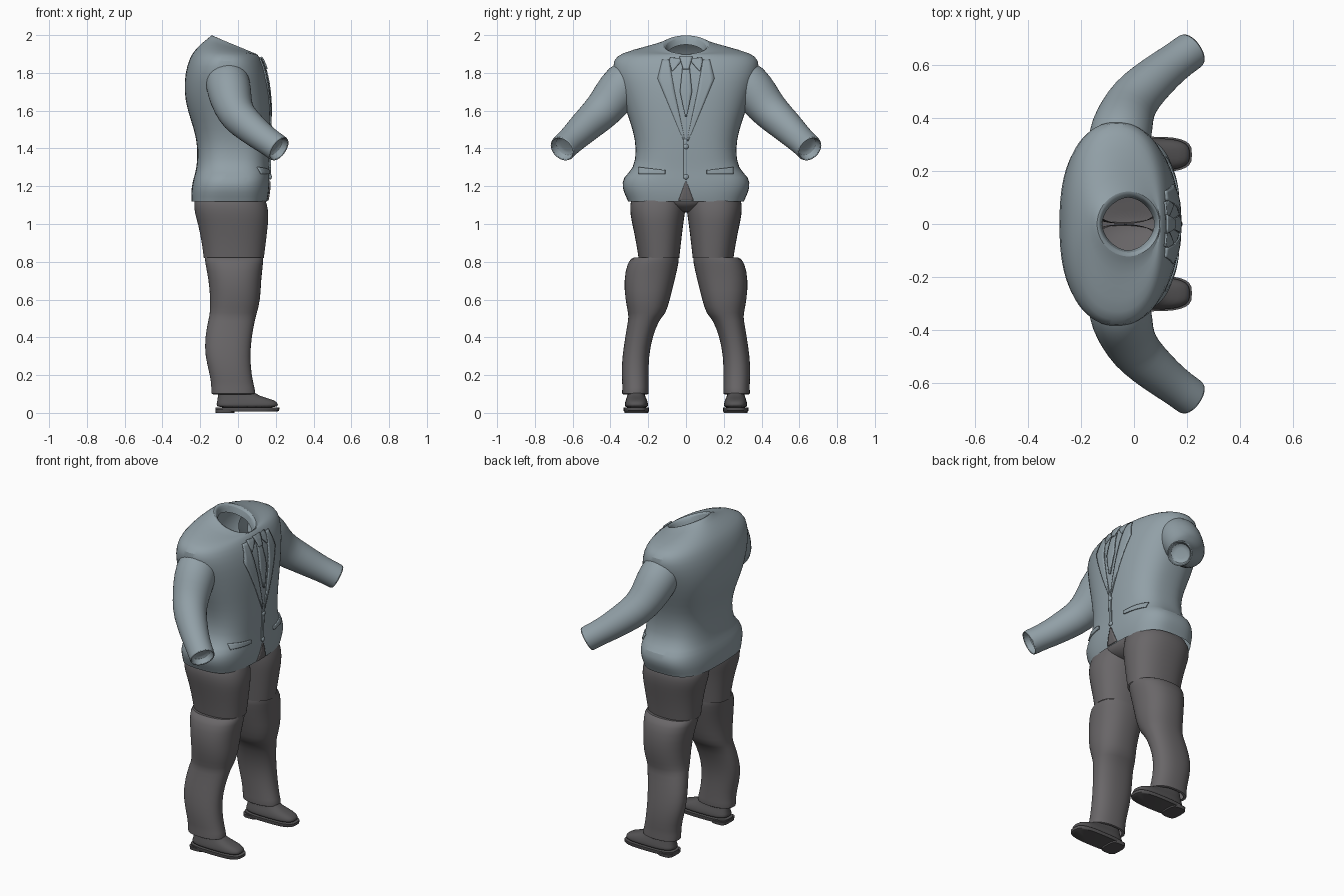
import bpy, bmesh, math
from mathutils import Vector
from mathutils.bvhtree import BVHTree

cube = bpy.data.objects.get("Cube")
if cube:
    bpy.data.objects.remove(cube)


def material(name, rgb):
    m = bpy.data.materials.new(name)
    m.use_nodes = True
    m.diffuse_color = (*rgb, 1)
    m.node_tree.nodes["Principled BSDF"].inputs["Base Color"].default_value = (*rgb, 1)
    return m


JACKET = material("blue grey cloth", (0.285, 0.35, 0.385))
TROUSERS = material("charcoal cloth", (0.142, 0.134, 0.139))
SHOE = material("dark leather", (0.09, 0.087, 0.09))
SIDES = (("left", 1), ("right", -1))


def finish(name, bm, mat, subdiv=0, thick=0, angle=50):
    bmesh.ops.recalc_face_normals(bm, faces=bm.faces)
    me = bpy.data.meshes.new(name)
    bm.to_mesh(me)
    bm.free()
    ob = bpy.data.objects.new(name, me)
    bpy.context.collection.objects.link(ob)
    me.materials.append(mat)
    if thick:
        mod = ob.modifiers.new("thickness", 'SOLIDIFY')
        mod.thickness, mod.offset = thick, 0
    if subdiv:
        ob.modifiers.new("smooth", 'SUBSURF').levels = subdiv
        ob.modifiers["smooth"].render_levels = subdiv
    bpy.ops.object.select_all(action='DESELECT')
    ob.select_set(True)
    bpy.context.view_layer.objects.active = ob
    bpy.ops.object.shade_smooth_by_angle(angle=math.radians(angle))
    return ob


def skin(bm, loops, cap_start=False, cap_end=False):
    rows = [[bm.verts.new(p) for p in loop] for loop in loops]
    n = len(rows[0])
    for a, b in zip(rows, rows[1:]):
        for i in range(n):
            bm.faces.new((a[i], a[(i + 1) % n], b[(i + 1) % n], b[i]))
    if cap_start:
        bm.faces.new(rows[0])
    if cap_end:
        bm.faces.new(rows[-1])


def loft(name, rings, mat, side=1, power=(2.3, 2.3), n=28, subdiv=1, caps=(False, False)):
    """Each ring is height, back, front, inner y, outer y and an optional forward drop.
    Power sets how square the first and last rings are."""
    loops = []
    for k, (z, xb, xf, yi, yo, *drop) in enumerate(rings):
        p = power[0] + (power[1] - power[0]) * k / (len(rings) - 1)
        loop = []
        for i in range(n):
            a = math.tau * i / n
            c, s = math.cos(a), math.sin(a)
            u = math.copysign(abs(c) ** (2 / p), c)
            v = math.copysign(abs(s) ** (2 / p), s)
            loop.append(((xb + xf) / 2 + u * (xf - xb) / 2,
                         side * ((yi + yo) / 2 + v * (yo - yi) / 2),
                         z - (drop[0] / 2 * u if drop else 0)))
        loops.append(loop)
    bm = bmesh.new()
    skin(bm, loops, *caps)
    return finish(name, bm, mat, subdiv)


def tube(name, path, mat, side, n=20):
    """Sweep circles along points given as x, y, z, radius."""
    pts = [Vector((x, side * y, z)) for x, y, z, r in path]
    loops = []
    for i, (p, row) in enumerate(zip(pts, path)):
        t = (pts[min(i + 1, len(pts) - 1)] - pts[max(i - 1, 0)]).normalized()
        e = t.cross(Vector((0, 0, 1))).normalized()
        f = e.cross(t)
        loops.append([p + row[3] * (e * math.cos(math.tau * k / n) + f * math.sin(math.tau * k / n))
                      for k in range(n)])
    # turned-in cuff that closes a little way up the sleeve
    end, axis = pts[-1], (pts[-1] - pts[-2]).normalized()
    for scale, back in ((0.86, 0), (0.8, 0.04), (0.4, 0.045)):
        loops.append([end + (v - end) * scale - axis * back for v in loops[len(pts) - 1]])
    bm = bmesh.new()
    skin(bm, loops, cap_end=True)
    return finish(name, bm, mat, 1)


# Jacket body, open at the neck and the hem
body = [(1.12, -.246, .155, .308), (1.14, -.247, .16, .316), (1.19, -.248, .168, .34),
        (1.25, -.234, .168, .336), (1.29, -.22, .166, .275), (1.4, -.212, .172, .262),
        (1.5, -.232, .173, .282), (1.6, -.268, .173, .318), (1.7, -.287, .168, .352),
        (1.8, -.28, .152, .388), (1.87, -.26, .125, .388), (1.905, -.235, .105, .345, .02),
        (1.93, -.19, .098, .23, .06), (1.94, -.155, .098, .145, .09),
        (1.953, -.14, .1, .122, .1), (1.943, -.125, .087, .106, .1), (1.9, -.12, .077, .1, .1)]
jacket = loft("jacket_body", [(z, b, f, -w, w, *d) for z, b, f, w, *d in body], JACKET,
              power=(3.1, 1.8), n=36)
deps = bpy.context.evaluated_depsgraph_get()
surface = BVHTree.FromObject(jacket, deps)


def front(y, z, lift):
    hit = surface.ray_cast(Vector((1, y, z)), Vector((-1, 0, 0)))[0]
    return Vector((hit.x + lift, y, z))


def along(line, t):
    k = min(int(t * (len(line) - 1)), len(line) - 2)
    f = t * (len(line) - 1) - k
    return [p + (q - p) * f for p, q in zip(line[k], line[k + 1])]


def strip(name, a, b, mat=JACKET, side=1, lift=.004, steps=16, across=4):
    """Thin plate between two y-z lines, laid on the front of the jacket."""
    bm = bmesh.new()
    rows = []
    for i in range(steps + 1):
        p, q = along(a, i / steps), along(b, i / steps)
        rows.append([bm.verts.new(front(side * (p[0] + (q[0] - p[0]) * j / across),
                                        p[1] + (q[1] - p[1]) * j / across, lift))
                     for j in range(across + 1)])
    for r, s in zip(rows, rows[1:]):
        for j in range(across):
            bm.faces.new((r[j], r[j + 1], s[j + 1], s[j]))
    return finish(name, bm, mat, thick=.008)


# Lapels, shirt collar, pocket flaps and the cut-away below the last button
for label, s in SIDES:
    strip(label + "_lapel", [(.09, 1.87), (.06, 1.7), (.005, 1.44)],
          [(.125, 1.87), (.15, 1.77), (.012, 1.44)], side=s, lift=.003)
    strip(label + "_shirt_collar", [(.015, 1.875), (.035, 1.85), (.07, 1.81)],
          [(.085, 1.88), (.088, 1.86), (.075, 1.81)], side=s, lift=.004)
    strip(label + "_pocket_flap", [(.11, 1.285), (.25, 1.3)], [(.11, 1.265), (.25, 1.265)],
          side=s, lift=.004)
strip("tie_blade", [(-.018, 1.84), (-.032, 1.7), (-.004, 1.57)],
      [(.018, 1.84), (.032, 1.7), (.004, 1.57)], lift=.005)
strip("tie_knot", [(-.035, 1.885), (-.015, 1.82)], [(.035, 1.885), (.015, 1.82)], lift=.012)
strip("front_edge", [(-.012, 1.45), (-.012, 1.24)], [(.006, 1.45), (.006, 1.24)], lift=.003)
strip("front_cutaway", [(-.003, 1.225), (-.04, 1.125)], [(.003, 1.225), (.04, 1.125)],
      TROUSERS, lift=.002)

# Buttons
for i, z in enumerate((1.41, 1.25)):
    bm = bmesh.new()
    bmesh.ops.create_uvsphere(bm, u_segments=16, v_segments=8, radius=.014)
    bmesh.ops.scale(bm, vec=(.6, 1, 1), verts=bm.verts)
    bmesh.ops.translate(bm, vec=front(0, z, .004), verts=bm.verts)
    finish(f"button_{i + 1}", bm, JACKET)

# Sleeves
arm = [(-.07, .21, 1.80, .08), (-.06, .3, 1.775, .12), (-.045, .365, 1.70, .118),
       (-.03, .415, 1.63, .107), (.0, .475, 1.568, .097), (.055, .53, 1.52, .088),
       (.12, .585, 1.465, .078), (.178, .628, 1.425, .072), (.22, .658, 1.395, .075)]
for label, s in SIDES:
    tube(label + "_sleeve", arm, JACKET, s)

# Trousers: seat, thighs, and lower legs that step out at the seam
seat = [(1.06, -.05, .05, .02), (1.08, -.13, .1, .08), (1.105, -.19, .13, .17),
        (1.14, -.22, .14, .25), (1.24, -.19, .135, .23)]
loft("trouser_seat", [(z, b, f, -w, w) for z, b, f, w in seat], TROUSERS, caps=(True, False))
thigh = [(1.22, -.17, .11, .0, .23), (1.14, -.23, .142, 0, .288), (1.1, -.235, .156, 0, .298),
         (1.05, -.228, .163, .006, .295), (1.0, -.212, .16, .014, .285),
         (.9, -.192, .148, .026, .264), (.82, -.182, .138, .035, .252)]
lower = [(.815, -.17, .12, .05, .24), (.832, -.178, .135, .038, .275), (.8, -.176, .135, .036, .312),
         (.7, -.155, .122, .06, .33), (.6, -.147, .12, .085, .322), (.52, -.15, .098, .108, .305),
         (.5, -.156, .092, .14, .305), (.4, -.176, .072, .178, .322), (.3, -.176, .064, .197, .338),
         (.2, -.148, .072, .198, .342), (.13, -.14, .088, .198, .335), (.095, -.145, .098, .196, .342),
         (.1, -.12, .07, .21, .325)]
for label, s in SIDES:
    loft(label + "_thigh", thigh, TROUSERS, s)
    loft(label + "_lower_leg", lower, TROUSERS, s)

# Shoes
upper = [(.025, -.115, .212, .2, .325), (.045, -.115, .215, .2, .325), (.066, -.11, .2, .205, .32),
         (.082, -.108, .14, .213, .314), (.1, -.105, .09, .22, .308), (.15, -.1, .05, .225, .305)]
sole = [(.008, -.11, .21, .197, .328), (.012, -.12, .218, .195, .33), (.028, -.12, .219, .195, .33)]
heel = [(0, -.118, -.02, .2, .325), (.02, -.12, -.015, .197, .328)]
for label, s in SIDES:
    loft(label + "_shoe_upper", upper, SHOE, s, (3.2, 2.4), caps=(True, True))
    loft(label + "_shoe_sole", sole, SHOE, s, (3.2, 3.2), subdiv=0, caps=(True, True))
    loft(label + "_shoe_heel", heel, SHOE, s, (3.5, 3.5), subdiv=0, caps=(True, True))
